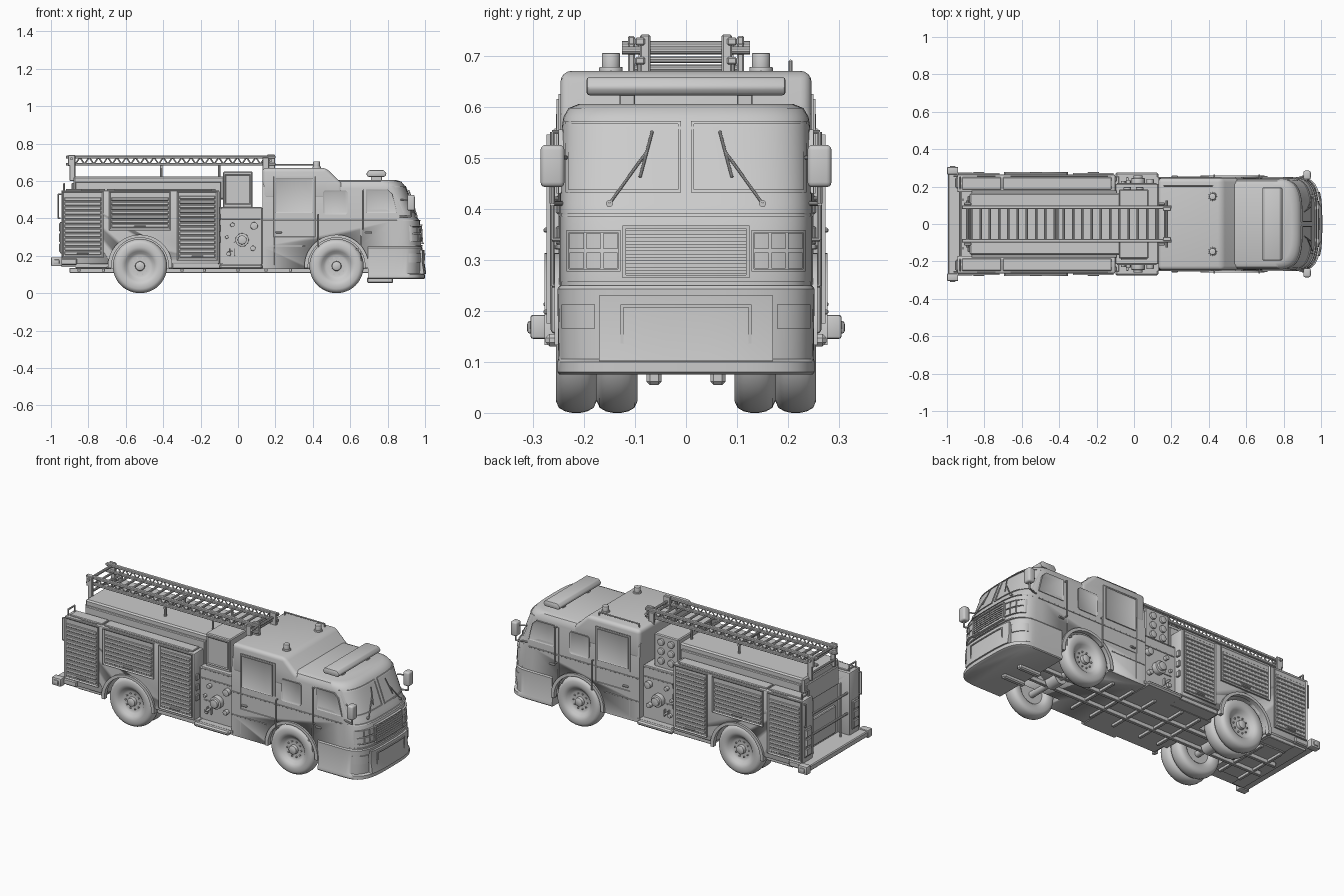
import bpy, bmesh, math
from mathutils import Vector, Matrix

if "Cube" in bpy.data.objects:
    bpy.data.objects.remove(bpy.data.objects["Cube"])

def make(name, bm, bevel=0, mirror=False, seg=2):
    bmesh.ops.recalc_face_normals(bm, faces=bm.faces)
    if bevel:
        es = [e for e in bm.edges if len(e.link_faces) == 2 and e.calc_face_angle() > 0.5]
        bmesh.ops.bevel(bm, geom=es, offset=bevel, segments=seg, affect='EDGES', profile=0.5, clamp_overlap=True)
    if mirror:
        d = bmesh.ops.duplicate(bm, geom=bm.verts[:] + bm.edges[:] + bm.faces[:])['geom']
        for v in d:
            if isinstance(v, bmesh.types.BMVert):
                v.co.y *= -1
        bmesh.ops.reverse_faces(bm, faces=[f for f in d if isinstance(f, bmesh.types.BMFace)])
    me = bpy.data.meshes.new(name)
    bm.to_mesh(me)
    bm.free()
    ob = bpy.data.objects.new(name, me)
    bpy.context.collection.objects.link(ob)
    bpy.ops.object.select_all(action='DESELECT')
    ob.select_set(True)
    bpy.context.view_layer.objects.active = ob
    bpy.ops.object.shade_smooth_by_angle(angle=math.radians(35))
    return ob

def boxes(name, items, bevel=0.003, mirror=False, seg=1):
    bm = bmesh.new()
    for x0, x1, y0, y1, z0, z1 in items:
        m = Matrix.Translation(((x0+x1)/2, (y0+y1)/2, (z0+z1)/2)) @ Matrix.Diagonal((x1-x0, y1-y0, z1-z0, 1))
        bmesh.ops.create_cube(bm, size=1, matrix=m)
    return make(name, bm, bevel, mirror, seg)

def rods(name, items, mirror=False, seg=10, bevel=0):
    bm = bmesh.new()
    for p, q, r in items:
        p, q = Vector(p), Vector(q)
        m = Matrix.Translation((p+q)/2) @ (q-p).to_track_quat('Z', 'Y').to_matrix().to_4x4()
        bmesh.ops.create_cone(bm, cap_ends=True, segments=seg, radius1=r, radius2=r, depth=(q-p).length, matrix=m)
    return make(name, bm, bevel, mirror)

def path(pts, r):
    return [(a, b, r) for a, b in zip(pts, pts[1:])]

def prism(name, pts, y0, y1, bevel=0, mirror=False, inset=0, depth=-0.004, seg=2):
    bm = bmesh.new()
    lo = [bm.verts.new((x, y0, z)) for x, z in pts]
    hi = [bm.verts.new((x, y1, z)) for x, z in pts]
    bm.faces.new(lo)
    top = bm.faces.new(hi)
    for i in range(len(pts)):
        j = (i+1) % len(pts)
        bm.faces.new((lo[i], lo[j], hi[j], hi[i]))
    bmesh.ops.recalc_face_normals(bm, faces=bm.faces)
    if inset:
        bmesh.ops.inset_region(bm, faces=[top], thickness=inset, depth=0)
        for v in top.verts:
            v.co.y += depth
    return make(name, bm, bevel, mirror, seg)

def rect(x0, x1, z0, z1):
    return [(x0, z0), (x1, z0), (x1, z1), (x0, z1)]

def lathe(name, prof, cx, cz, yc, seg=48):
    bm = bmesh.new()
    rings = [[bm.verts.new((cx+r*math.cos(2*math.pi*i/seg), yc+d, cz+r*math.sin(2*math.pi*i/seg)))
              for i in range(seg)] for r, d in prof]
    for a, b in zip(rings, rings[1:]):
        for i in range(seg):
            bm.faces.new((a[i], a[(i+1) % seg], b[(i+1) % seg], b[i]))
    bm.faces.new(rings[0])
    bm.faces.new(rings[-1])
    return make(name, bm, 0, True)

# Cab nose: plan outlines stacked by height (z, front x, half width)
CAB = [(.13, .98, .247), (.25, .98, .247), (.385, .972, .247), (.41, .955, .247),
       (.56, .9, .243), (.58, .888, .24), (.597, .872, .23), (.605, .845, .21)]
BUMP = [(.075, .99, .248), (.08, 1.0, .252), (.1, 1.0, .252), (.106, .984, .25), (.243, .986, .252), (.25, .98, .247)]
A, N = .15, 3.5

def front(y, z, S=CAB):
    z = min(max(z, S[0][0]), S[-1][0])
    for a, b in zip(S, S[1:]):
        if z <= b[0]:
            t = (z-a[0])/(b[0]-a[0])
            xf, hw = a[1]+t*(b[1]-a[1]), a[2]+t*(b[2]-a[2])
            u = min(abs(y)/hw, .999)
            return xf - A*(1-(1-u**N)**(1/N))

def nose(name, S, xr):
    bm = bmesh.new()
    rings = []
    for z, xf, hw in S:
        ring = [bm.verts.new((xr, -hw, z))]
        for i in range(33):
            t = -math.pi/2 + math.pi*i/32
            c, s = max(math.cos(t), 0), math.sin(t)
            ring.append(bm.verts.new((xf-A+A*c**(2/N), hw*math.copysign(abs(s)**(2/N), s), z)))
        ring.append(bm.verts.new((xr, hw, z)))
        rings.append(ring)
    for a, b in zip(rings, rings[1:]):
        for i in range(len(a)):
            j = (i+1) % len(a)
            bm.faces.new((a[i], a[j], b[j], b[i]))
    bm.faces.new(rings[0])
    bm.faces.new(rings[-1])
    return make(name, bm)

def patches(name, items, d, S=CAB, mirror=False, n=8):
    bm = bmesh.new()
    for y0, y1, z0, z1 in items:
        g = [[[bm.verts.new((front(y0+(y1-y0)*i/n, z, S)+o, y0+(y1-y0)*i/n, z)) for z in (z0, (z0+z1)/2, z1)]
              for i in range(n+1)] for o in (d, -.012)]
        for k in g:
            for i in range(n):
                for j in range(2):
                    bm.faces.new((k[i][j], k[i+1][j], k[i+1][j+1], k[i][j+1]))
        rim = [(i, 0) for i in range(n)] + [(n, 0), (n, 1)] + [(i, 2) for i in range(n, 0, -1)] + [(0, 2), (0, 1)]
        for (a, b), (c, e) in zip(rim, rim[1:]+rim[:1]):
            bm.faces.new((g[0][a][b], g[0][c][e], g[1][c][e], g[1][a][b]))
    return make(name, bm, 0, mirror)

def border(y0, y1, z0, z1, w):
    return [(y0, y1, z0, z0+w), (y0, y1, z1-w, z1), (y0, y0+w, z0, z1), (y1-w, y1, z0, z1)]

def cut(ob, cutter):
    m = ob.modifiers.new('arch', 'BOOLEAN')
    m.object, m.operation, m.solver = cutter, 'DIFFERENCE', 'EXACT'
    bpy.context.view_layer.objects.active = ob
    bpy.ops.object.modifier_apply(modifier=m.name)

FX, RX, WZ = .527, -.524, .145
# Main volumes
cab = nose('cab', CAB, .13)
nose('front_bumper', BUMP, .695)
prism('raised_roof', [(.13, .5), (.13, .67), (.47, .67), (.535, .606), (.56, .59), (.56, .5)], -.246, .246, .022, seg=4)
cabinets = boxes('side_cabinets', [(-.945, -.1, .17, .265, .155, .55)], .008, True, 2)
core = boxes('body_core', [(-.87, -.09, -.18, .18, .13, .595)], .004)
boxes('hose_bed', [(-.88, -.07, -.165, .165, .5, .625)], .008)
boxes('pump_house', [(-.1, .13, -.215, .215, .13, .46), (-.08, .078, -.185, .185, .45, .65)], .005)
boxes('running_boards', [(-.1, .13, -.275, .275, .13, .155)], .008)
boxes('lower_skirts', [(-.87, -.7, .15, .25, .135, .16), (-.35, -.08, .15, .255, .132, .16)], .003, True)
# Wheel arches
for wx, yin, obs in ((FX, .15, [cab]), (RX, .085, [cabinets, core])):
    c = rods('arch_cutter', [((wx, yin, WZ), (wx, .4, WZ), .157)], True, 48)
    c.hide_render = True
    for o in obs:
        cut(o, c)
    bpy.data.objects.remove(c)
for wx, y1, nm in ((FX, .258, 'front_fender'), (RX, .277, 'rear_fender')):
    ang = [math.radians(-4+188*i/28) for i in range(29)]
    prism(nm, [(wx+.172*math.cos(a), WZ+.168*math.sin(a)) for a in ang] +
          [(wx+.152*math.cos(a), WZ+.152*math.sin(a)) for a in ang[::-1]], y1-.025, y1, 0, True)
# Wheels
half = [(.085, .034), (.09, .037), (.1, .04), (.122, .04), (.135, .034), (.142, .022), (.145, .008)]
tyre = half + [(r, -d) for r, d in half[::-1]]
prof = [(.018, .036), (.024, .032), (.026, .014), (.055, .012), (.068, .018), (.08, .031)] + tyre + [(.07, -.02), (.01, -.02)]
for nm, wx, wy in (('front_wheel', FX, .215), ('rear_outer_wheel', RX, .215), ('rear_inner_wheel', RX, .135)):
    lathe(nm, prof, wx, WZ, wy)
for nm, wx in (('front_lug_nuts', FX), ('rear_lug_nuts', RX)):
    rods(nm, [((wx+.045*math.cos(k*math.pi/5), .22, WZ+.045*math.sin(k*math.pi/5)),
               (wx+.045*math.cos(k*math.pi/5), .234, WZ+.045*math.sin(k*math.pi/5)), .005) for k in range(10)], True, 6)
rods('axles', [((x, -.2, WZ-.02), (x, .2, WZ-.02), .018) for x in (FX, RX)] +
     [((x, -.04, WZ-.02), (x, .04, WZ-.02), .038) for x in (FX, RX)], seg=20)
# Underside frame
boxes('chassis_rails', [(-.9, .72, .05, .068, .108, .135)], .002, True)
boxes('cross_members', [(x-.008, x+.008, -.17, .17, .115, .135) for x in (-.85, -.72, -.3, -.18, .0, .15, .28)], .002)
boxes('floor_plate', [(-.945, -.69, -.25, .25, .14, .16), (-.36, .14, -.25, .25, .14, .156)], 0)
boxes('tow_hooks', [(.69, .83, .048, .077, .055, .085)], .006, True)
# Front face
patches('bumper_apron', [(-.17, .17, .102, .23)], .012, BUMP)
patches('apron_frame', border(-.128, .128, .122, .212, .006), .017, BUMP)
patches('bumper_side_blocks', [(.178, .244, .165, .212)], .006, BUMP, True)
patches('belt_trim', [(-.244, .244, .25, .257), (-.244, .244, .385, .392)], .006, n=32)
patches('grille_frame', border(-.124, .124, .264, .367, .006), .014)
patches('grille_slats', [(-.118, .118, .272+.0128*i, .28+.0128*i) for i in range(7)], .01)
patches('headlights', [(.134+.033*i, .162+.033*i, .283+.038*j, .314+.038*j) for i in range(3) for j in range(2)], .008, mirror=True)
patches('headlight_frames', border(.128, .234, .277, .358, .005), .011, mirror=True)
patches('windscreen_frames', border(.01, .236, .432, .572, .006), .005, mirror=True, n=16)
def fp(y, z, o=.01):
    return (front(y, z)+o, y, z)
rods('wipers', path([fp(.15, .41), fp(.078, .51)], .003) + path([fp(.09, .462), fp(.066, .552)], .003) +
     [(fp(.15, .41, -.01), fp(.15, .41, .012), .007)], True)
boxes('mirrors', [(.905, .945, .238, .285, .442, .525)], .01, True, 3)
rods('mirror_arms', path([(.86, .24, .41), (.925, .262, .41), (.925, .262, .45)], .005) +
     path([(.87, .235, .5), (.925, .262, .5)], .004), True)
# Cab sides
prism('rear_doors', rect(.19, .415, .3, .625), .22, .25, mirror=True, inset=.003, depth=-.002)
prism('rear_door_windows', rect(.2, .4, .43, .615), .22, .254, mirror=True, inset=.01)
prism('middle_panels', [(.455, .43), (.465, .42), (.575, .42), (.585, .43), (.585, .54), (.575, .55), (.465, .55), (.455, .54)],
      .22, .251, mirror=True, inset=.008)
prism('front_door_windows', [(.685, .43), (.85, .43), (.825, .53), (.8, .555), (.685, .555)], .22, .25, mirror=True, inset=.01)
boxes('cab_side_trim', [(.13, .85, .24, .25, .385, .391), (.13, .36, .24, .25, .25, .255), (.655, .66, .24, .249, .16, .55),
      (.19, .194, .24, .249, .15, .3), (.63, .645, .24, .252, .23, .24)], .001, True)
boxes('door_handles', [(.2, .235, .24, .258, .32, .33), (.68, .715, .24, .256, .32, .33)], .003, True)
rods('grab_handles', path([(.67, .24, .34), (.67, .262, .34), (.67, .262, .55), (.67, .235, .55)], .004) +
     path([(.43, .24, .25), (.43, .262, .25), (.43, .262, .42), (.43, .24, .42)], .004), True)
# Cab roof equipment
prism('light_bar', [(.695, .622), (.785, .622), (.795, .638), (.78, .658), (.7, .658), (.685, .638)], -.195, .195, .006)
boxes('light_bar_feet', [(.71, .77, .1, .13, .595, .63)], .002, True)
rods('beacons', [((.42, .147, .66), (.42, .147, .705), .018), ((.42, .147, .66), (.42, .147, .678), .023)], True, 20, .003)
rods('roof_rail', path([(.16, .205, .66), (.16, .205, .688), (.42, .205, .688), (.42, .205, .66)], .004))
# Roller shutters
for nm, x0, x1, z0, z1 in (('rear_shutter', -.94, -.72, .19, .545), ('middle_shutter', -.69, -.36, .335, .545), ('front_shutter', -.325, -.11, .175, .545)):
    prism(nm+'_frame', rect(x0, x1, z0, z1), .25, .273, mirror=True, inset=.01, depth=-.006)
    n = int((z1-z0-.03)/.024)
    boxes(nm+'_slats', [(x0+.012, x1-.012, .262, .272, z0+.015+i*.024, z0+.034+i*.024) for i in range(n)] +
          [((x0+x1)/2-.03, (x0+x1)/2+.03, .262, .279, z0+.018, z0+.028)], .003, True)
boxes('cabinet_lids', [(-.92, -.71, .185, .25, .54, .558), (-.7, -.12, .185, .25, .54, .558)], .003, True)
rods('lid_hinges', [((-.84, .256, .553), (-.74, .256, .553), .004), ((-.66, .256, .553), (-.14, .256, .553), .004)], True)
boxes('side_marker_lights', [(-.102, -.09, .228, .255, z, z+.035) for z in (.27, .33, .39)], .003, True)
# Pump panel: controls on both sides, gauges on one side
rods('pump_outlets', [((x, .2, z), (x, y, z), r) for x, z, r, y in ((.022, .285, .036, .245), (.022, .285, .024, .26), (.086, .36, .02, .24),
     (-.03, .365, .012, .235), (-.05, .21, .012, .23), (-.035, .225, .006, .25), (.08, .24, .014, .238), (-.06, .3, .009, .23))], True, 20, .002)
boxes('pump_panel_trim', [(-.09, .12, .21, .219, .45, .456), (-.09, .12, .21, .219, .395, .4), (-.07, -.02, .21, .22, .27, .275),
      (-.045, -.04, .21, .23, .2, .24), (-.02, -.015, .21, .23, .2, .24)], .001, True)
prism('pump_hatch', rect(-.07, .068, .475, .635), -.17, -.192, inset=.008, depth=.004)
rods('gauges', [((x, .18, z), (x, .197, z), .02) for x in (-.035, .03) for z in (.5, .555, .61)], seg=20, bevel=.003)
# Ladder
XS = [-.87+.0495*i for i in range(22)]
boxes('ladder_rails', [(-.92, .2, .08, .1, .72, .735), (-.92, .2, .08, .1, .682, .697)], .003, True)
rods('ladder_truss', [p for a, b in zip(XS, XS[1:]) for p in
     (((a, .09, .69), ((a+b)/2, .09, .727), .004), (((a+b)/2, .09, .727), (b, .09, .69), .004))], True, 6)
rods('ladder_rungs', [((x, -.085, .692), (x, .085, .692), .0065) for x in XS], seg=8)
boxes('ladder_end_brackets', [(.155, .197, .07, .09, .66, .741), (-.91, -.87, .1, .114, .68, .738), (-.9, -.87, .1, .114, .6, .69),
      (.13, .165, .1, .114, .655, .725)], .003, True)
rods('ladder_cross_bars', [((.175, -.125, .71), (.175, .125, .71), .008), ((-.89, -.125, .72), (-.89, .125, .72), .008),
     ((-.89, -.11, .64), (-.89, .11, .64), .007), ((-.41, -.1, .675), (-.41, .1, .675), .007)])
rods('ladder_posts', [((-.41, .09, .6), (-.41, .09, .69), .008), ((-.1, .09, .6), (-.1, .09, .69), .006)], True)
# Rear end
boxes('rear_step', [(-.995, -.86, -.275, .275, .152, .185)], .005)
boxes('rear_step_ends', [(-1, -.94, .265, .305, .145, .192), (-.985, -.955, .3, .311, .155, .18)], .006, True, 2)
boxes('tail_lights', [(-.958, -.94, .195, .245, z, z+.045) for z in (.22, .275, .33)] + [(-.952, -.94, .19, .25, .212, .382)], .004, True)
boxes('rear_panel', [(-.885, -.86, -.13, .13, .2, .36), (-.89, -.86, -.15, .15, .48, .59)], .004)
rods('rear_rails', [((-.93, -.175, z), (-.93, .175, z), .007) for z in (.31, .43)] +
     [((-.915, s*.13, .18), (-.915, s*.13, .5), .006) for s in (-1, 1)])
rods('cabinet_rails', path([(-.93, .25, .54), (-.93, .25, .585), (-.93, .19, .585), (-.93, .19, .54)], .005) +
     path([(-.95, .255, .4), (-.962, .255, .4), (-.962, .255, .53), (-.94, .255, .53)], .004), True)
